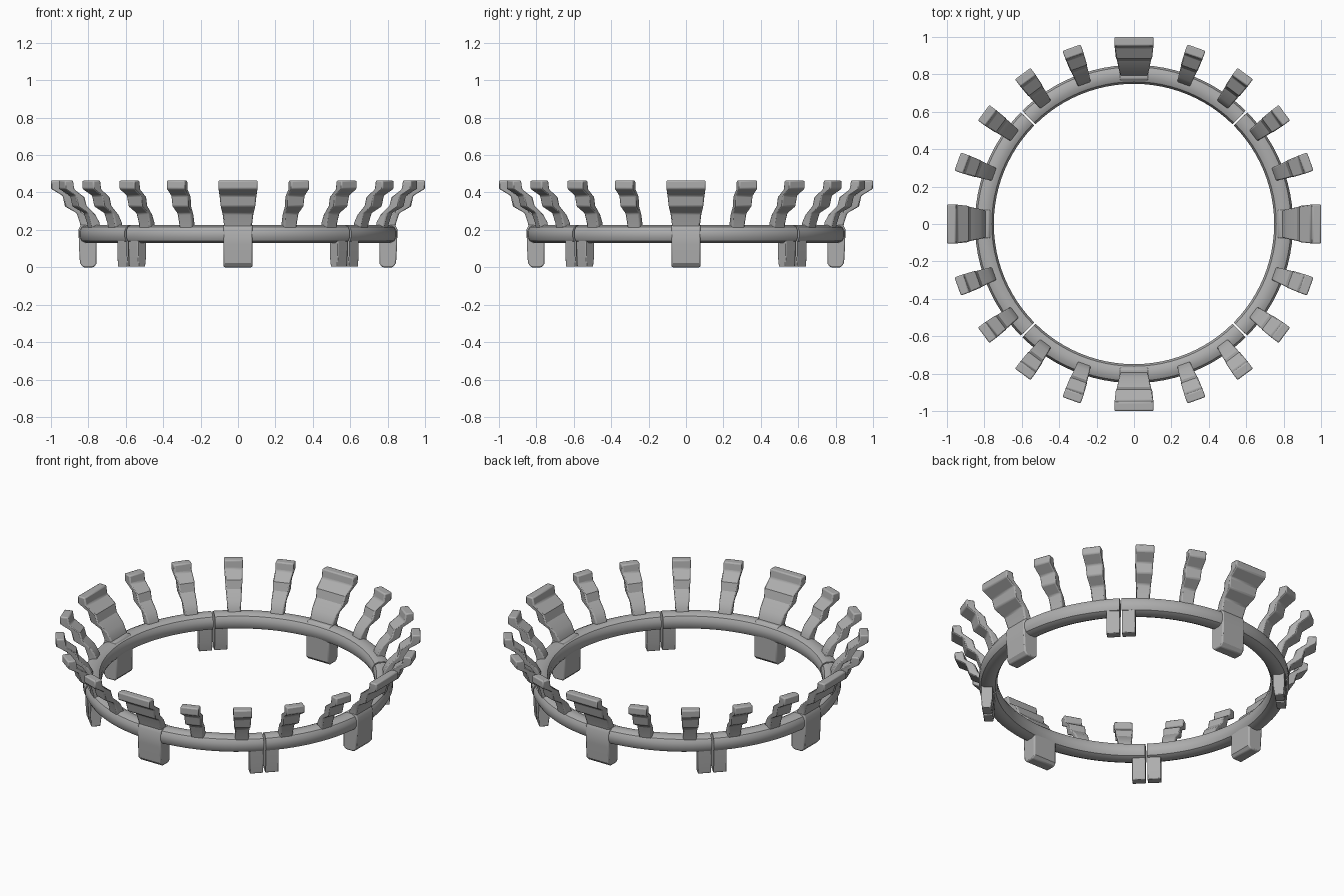
import bpy, bmesh
from math import sin, cos, pi, radians

if "Cube" in bpy.data.objects:
    bpy.data.objects.remove(bpy.data.objects["Cube"])

# dark grey surface
grey = bpy.data.materials.new("dark_grey")
grey.diffuse_color = (0.42, 0.42, 0.42, 1)
grey.use_nodes = True
grey.node_tree.nodes["Principled BSDF"].inputs["Base Color"].default_value = grey.diffuse_color


def finish(name, bm, bevel=0.0, angle=30):
    bmesh.ops.recalc_face_normals(bm, faces=bm.faces)
    me = bpy.data.meshes.new(name)
    bm.to_mesh(me)
    bm.free()
    me.materials.append(grey)
    ob = bpy.data.objects.new(name, me)
    bpy.context.collection.objects.link(ob)
    if bevel:
        mod = ob.modifiers.new("soft_edges", 'BEVEL')
        mod.width = bevel
        mod.segments = 2
        mod.limit_method = 'ANGLE'
        mod.angle_limit = radians(40)
    bpy.ops.object.select_all(action='DESELECT')
    ob.select_set(True)
    bpy.context.view_layer.objects.active = ob
    bpy.ops.object.shade_smooth_by_angle(angle=radians(angle))
    return ob


def skin(bm, rings):
    """Join equal-length closed loops and cap both ends."""
    loops = [[bm.verts.new(p) for p in r] for r in rings]
    n = len(loops[0])
    for a, b in zip(loops, loops[1:]):
        for i in range(n):
            j = (i + 1) % n
            bm.faces.new((a[i], a[j], b[j], b[i]))
    bm.faces.new(loops[0])
    bm.faces.new(loops[-1])


def polar(r, t, z, ang):
    """Radial distance r, sideways offset t, turned to angle ang."""
    return (r * cos(ang) - t * sin(ang), r * sin(ang) + t * cos(ang), z)


def loft(name, stations, ang, scale=1.0, side=0.0, bevel=0.007):
    """Stations: inner r, inner z, outer r, outer z, half width."""
    bm = bmesh.new()
    skin(bm, [[polar(ri, side - w * scale, zi, ang), polar(ri, side + w * scale, zi, ang),
               polar(ro, side + w * scale, zo, ang), polar(ro, side - w * scale, zo, ang)]
              for ri, zi, ro, zo, w in stations])
    return finish(name, bm, bevel)


GAP = 0.0055

# ring in four quarters, rounded section
section = []
for i in range(12):
    a = 2 * pi * (i + 0.5) / 12
    c, s = cos(a), sin(a)
    section.append((0.80 + 0.052 * abs(c) ** 0.8 * (1 if c > 0 else -1),
                    0.178 + 0.049 * abs(s) ** 0.8 * (1 if s > 0 else -1)))
for q in range(4):
    bm = bmesh.new()
    d = GAP / 0.8
    start = q * pi / 2 - pi / 4 + d
    steps = 24
    skin(bm, [[polar(r, 0, z, start + (pi / 2 - 2 * d) * k / steps) for r, z in section]
              for k in range(steps + 1)])
    finish("ring_quarter", bm, angle=35)

# stepped prongs leaning outward
prong = [(0.785, 0.185, 0.835, 0.185, 0.074),
         (0.797, 0.240, 0.845, 0.235, 0.076),
         (0.820, 0.280, 0.863, 0.290, 0.082),
         (0.872, 0.328, 0.925, 0.325, 0.092),
         (0.886, 0.375, 0.938, 0.383, 0.098),
         (0.944, 0.416, 1.000, 0.420, 0.104),
         (0.952, 0.464, 1.000, 0.464, 0.105)]
for q in range(4):
    base = q * pi / 2
    loft("wide_prong", prong, base)
    for off in (19.5, 36.5, 53.5, 70.5):
        loft("narrow_prong", prong, base + radians(off), 0.49)

# feet: wide ones wrap the ring under the wide prongs, split pairs at the joints
wide_foot = [(0.772, 0.000, 0.828, 0.000, 0.077),
             (0.757, 0.018, 0.845, 0.022, 0.077),
             (0.757, 0.120, 0.851, 0.120, 0.077),
             (0.757, 0.205, 0.852, 0.205, 0.077),
             (0.775, 0.230, 0.838, 0.230, 0.077)]
split_foot = [(0.780, 0.003, 0.830, 0.003, 0.037),
              (0.772, 0.060, 0.834, 0.060, 0.037),
              (0.772, 0.175, 0.836, 0.175, 0.037)]
for q in range(4):
    loft("wide_foot", wide_foot, q * pi / 2)
    for s in (-1, 1):
        loft("split_foot", split_foot, q * pi / 2 + pi / 4, side=s * (GAP + 0.037), bevel=0.004)
